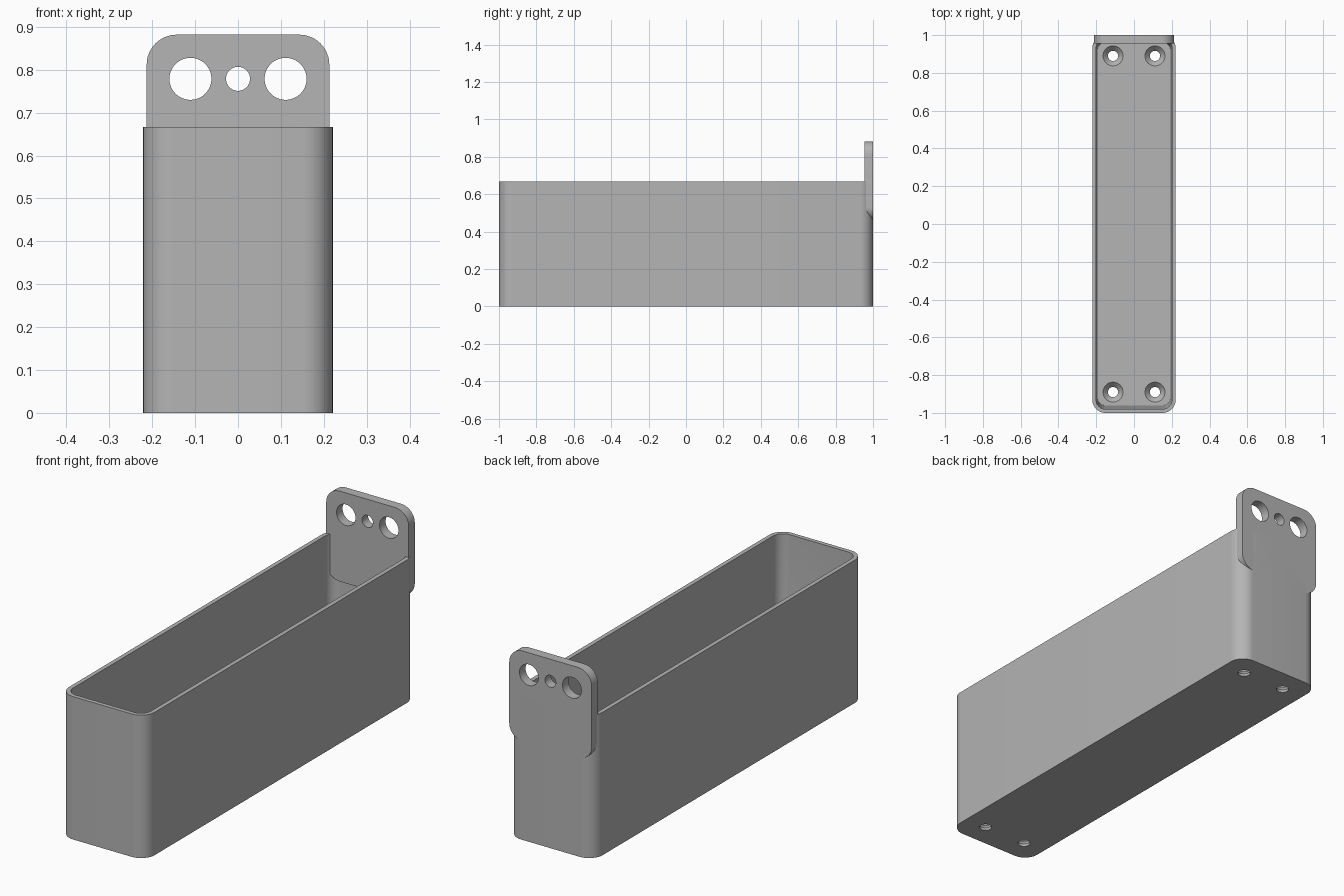
import bpy, math

if "Cube" in bpy.data.objects:
    bpy.data.objects.remove(bpy.data.objects["Cube"], do_unlink=True)

grey = bpy.data.materials.new("plain grey")
grey.use_nodes = True
colour = (0.46, 0.46, 0.46, 1)
grey.diffuse_color = colour
grey.node_tree.nodes["Principled BSDF"].inputs["Base Color"].default_value = colour


def rounded_rect(hx, hy, r, steps=12):
    """Counter-clockwise outline of a rectangle with rounded corners."""
    pts = []
    for k, (sx, sy) in enumerate([(1, 1), (-1, 1), (-1, -1), (1, -1)]):
        for i in range(steps + 1):
            a = math.pi / 2 * (k + i / steps)
            pts.append((sx * (hx - r) + r * math.cos(a), sy * (hy - r) + r * math.sin(a)))
    return pts


def circle(x, y, r, n=48):
    return [(x + r * math.cos(2 * math.pi * i / n), y + r * math.sin(2 * math.pi * i / n))
            for i in range(n)]


def loft(name, rings):
    """Closed solid through stacked outlines, each given as (outline, height)."""
    n = len(rings[0][0])
    verts = [(x, y, z) for outline, z in rings for x, y in outline]
    faces = [list(range(n))[::-1], [(len(rings) - 1) * n + i for i in range(n)]]
    for k in range(len(rings) - 1):
        for i in range(n):
            j = (i + 1) % n
            faces.append([k * n + i, k * n + j, (k + 1) * n + j, (k + 1) * n + i])
    mesh = bpy.data.meshes.new(name)
    mesh.from_pydata(verts, [], faces)
    mesh.materials.append(grey)
    obj = bpy.data.objects.new(name, mesh)
    bpy.context.collection.objects.link(obj)
    return obj


def cut(target, cutter):
    mod = target.modifiers.new("cut", 'BOOLEAN')
    mod.operation, mod.solver, mod.object = 'DIFFERENCE', 'EXACT', cutter
    bpy.ops.object.select_all(action='DESELECT')
    bpy.context.view_layer.objects.active = target
    target.select_set(True)
    bpy.ops.object.modifier_apply(modifier=mod.name)
    bpy.data.objects.remove(cutter, do_unlink=True)


def smooth(obj):
    bpy.ops.object.select_all(action='DESELECT')
    bpy.context.view_layer.objects.active = obj
    obj.select_set(True)
    bpy.ops.object.shade_smooth_by_angle(angle=math.radians(30))


WIDTH, LENGTH, HEIGHT = 0.221, 1.0, 0.667
FLOOR = 0.04

# Open bin with slightly tapered lower walls
bin_body = loft("bin_body", [(rounded_rect(WIDTH, LENGTH, 0.07), 0),
                             (rounded_rect(WIDTH, LENGTH, 0.07), HEIGHT)])
upper = rounded_rect(WIDTH - 0.02, LENGTH - 0.02, 0.05)
lower = rounded_rect(WIDTH - 0.028, LENGTH - 0.04, 0.04)
cut(bin_body, loft("cavity", [(lower, FLOOR), (upper, 0.48), (upper, HEIGHT + 0.1)]))

# Countersunk screw holes in the floor
for x in (-0.111, 0.111):
    for y in (-0.89, 0.89):
        cut(bin_body, loft("screw_hole", [(circle(x, y, 0.027), -0.05),
                                          (circle(x, y, 0.027), 0.012),
                                          (circle(x, y, 0.053), FLOOR),
                                          (circle(x, y, 0.053), FLOOR + 0.05)]))
smooth(bin_body)

# Hanging plate at the back, drawn flat then stood upright
PLATE_LOW, PLATE_TOP, THICK = 0.46, 0.882, 0.045
middle = (PLATE_LOW + PLATE_TOP) / 2
outline = rounded_rect(0.213, (PLATE_TOP - PLATE_LOW) / 2, 0.07)
plate = loft("hanging_plate", [(outline, 0), (outline, THICK)])
for x, r in ((-0.111, 0.049), (0, 0.028), (0.111, 0.049)):
    ring = circle(x, 0.779 - middle, r)
    cut(plate, loft("plate_hole", [(ring, -0.1), (ring, THICK + 0.1)]))
smooth(plate)
plate.rotation_euler = (math.pi / 2, 0, 0)
plate.location = (0, LENGTH, middle)
